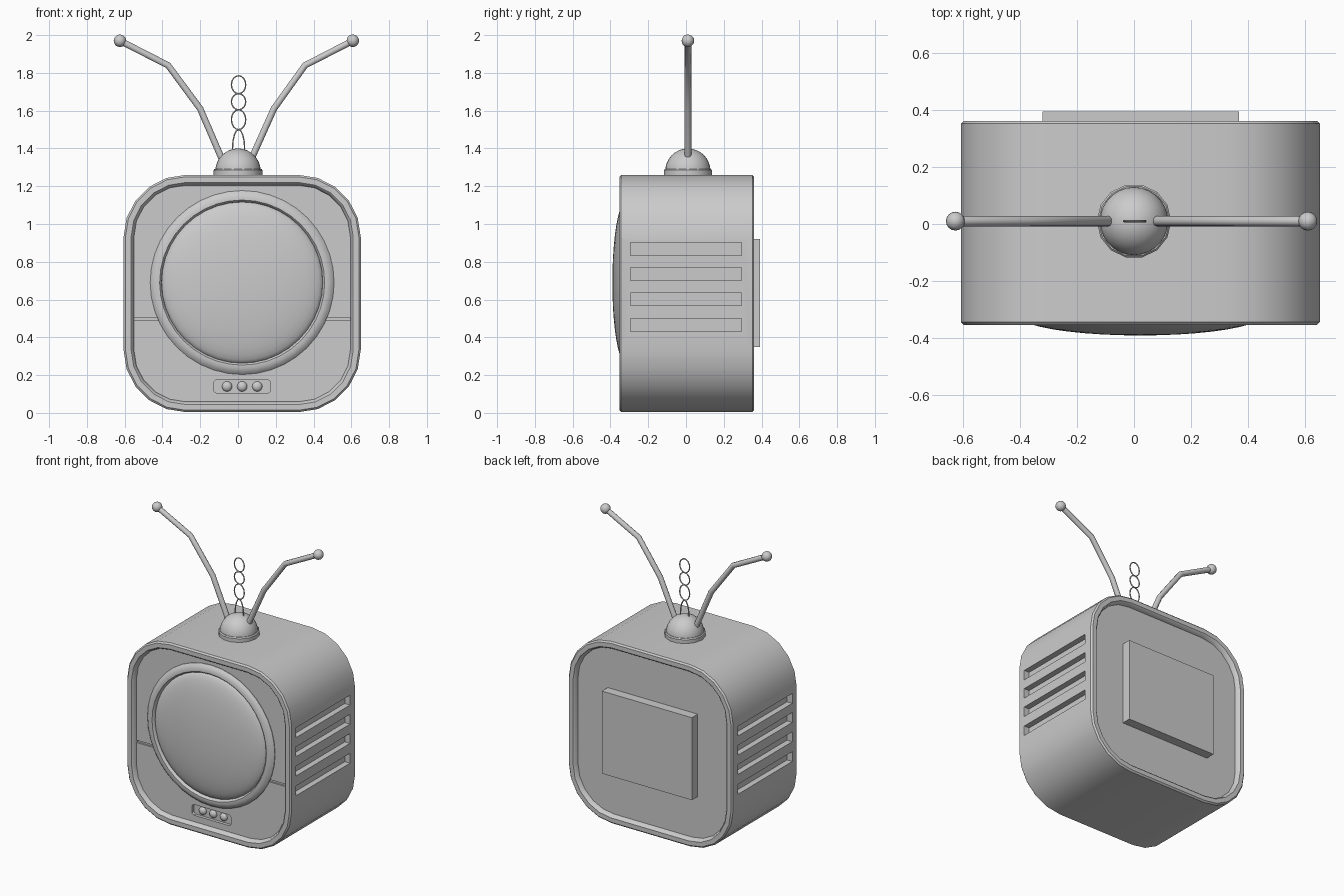
import bpy, bmesh, math
from mathutils import Vector, Matrix

if "Cube" in bpy.data.objects:
    bpy.data.objects.remove(bpy.data.objects["Cube"])

CX, CZ, HALF, CORNER = 0.022, 0.632, 0.628, 0.33
SCREEN = Vector((0.022, 0, 0.69))


def finish(bm, name, angle=35):
    bmesh.ops.recalc_face_normals(bm, faces=bm.faces)
    me = bpy.data.meshes.new(name)
    bm.to_mesh(me)
    bm.free()
    ob = bpy.data.objects.new(name, me)
    bpy.context.collection.objects.link(ob)
    smooth(ob, angle)
    return ob


def smooth(ob, angle=35):
    bpy.ops.object.select_all(action='DESELECT')
    ob.select_set(True)
    bpy.context.view_layer.objects.active = ob
    bpy.ops.object.shade_smooth_by_angle(angle=math.radians(angle))


def loft(name, loops, closed=False, angle=35):
    """Skin equal-length point loops; cap the ends unless closed."""
    bm = bmesh.new()
    rings = [[bm.verts.new(p) for p in loop] for loop in loops]
    n = len(rings[0])
    pairs = list(zip(rings, rings[1:])) + ([(rings[-1], rings[0])] if closed else [])
    for a, b in pairs:
        for i in range(n):
            j = (i + 1) % n
            bm.faces.new((a[i], a[j], b[j], b[i]))
    if not closed:
        bm.faces.new(rings[0])
        bm.faces.new(rings[-1])
    return finish(bm, name, angle)


def rounded(inset, y, seg=5):
    r, c = CORNER - inset, HALF - CORNER
    return [(CX + sx * c + r * math.cos(a), y, CZ + sz * c + r * math.sin(a))
            for q, (sx, sz) in enumerate(((1, 1), (-1, 1), (-1, -1), (1, -1)))
            for a in (math.radians(90 * (q + k / seg)) for k in range(seg + 1))]


def circle(centre, r, n, axis):
    pts = []
    for i in range(n):
        c, s = r * math.cos(math.tau * i / n), r * math.sin(math.tau * i / n)
        pts.append(Vector(centre) + Vector((c, 0, s) if axis == 'y' else (c, s, 0)))
    return pts


def box(bm, x0, x1, y0, y1, z0, z1):
    m = Matrix.Translation(((x0 + x1) / 2, (y0 + y1) / 2, (z0 + z1) / 2))
    bmesh.ops.create_cube(bm, size=1, matrix=m @ Matrix.Diagonal((x1 - x0, y1 - y0, z1 - z0, 1)))


def ball(name, centre, scale, u=20, v=12):
    bm = bmesh.new()
    m = Matrix.Translation(centre) @ Matrix.Diagonal((*scale, 1))
    bmesh.ops.create_uvsphere(bm, u_segments=u, v_segments=v, radius=1, matrix=m)
    return finish(bm, name, 60)


def tube(name, pts, r, sides_res, cyclic=False):
    cu = bpy.data.curves.new(name, 'CURVE')
    cu.dimensions = '3D'
    cu.bevel_depth, cu.bevel_resolution, cu.use_fill_caps = r, sides_res, True
    sp = cu.splines.new('POLY')
    sp.points.add(len(pts) - 1)
    for p, co in zip(sp.points, pts):
        p.co = (*co, 1)
    ob = bpy.data.objects.new(name, cu)
    bpy.context.collection.objects.link(ob)
    bpy.ops.object.select_all(action='DESELECT')
    ob.select_set(True)
    bpy.context.view_layer.objects.active = ob
    bpy.ops.object.convert(target='MESH')
    smooth(bpy.context.object, 50)


# Cabinet: rounded shell with recessed front and back faces
side = [(0.055, 0.325), (0.048, 0.350), (0.040, 0.357), (0.010, 0.357), (0, 0.347)]
loops = [rounded(i, 0.004 - y) for i, y in side]
loops += [rounded(i, 0.004 + y) for i, y in reversed(side)]
cabinet = loft('cabinet', loops)

# Cutters: side vents, front seam and button tray
bm = bmesh.new()
for z in (0.465, 0.602, 0.735, 0.867):
    for s in (-1, 1):
        x0, x1 = sorted((CX + s * (HALF - 0.04), CX + s * (HALF + 0.1)))
        box(bm, x0, x1, -0.295, 0.295, z - 0.034, z + 0.034)
for s in (-1, 1):
    x0, x1 = sorted((CX + s * 0.3, CX + s * 0.572))
    box(bm, x0, x1, -0.34, -0.309, 0.488, 0.504)
cutter = finish(bm, 'slot_cutter')
tray_outline = [(-0.15, -0.025), (-0.135, -0.037), (0.135, -0.037), (0.15, -0.025),
                (0.15, 0.025), (0.135, 0.037), (-0.135, 0.037), (-0.15, 0.025)]
tray = loft('tray_cutter', [[(CX + x, y, 0.14 + z) for x, z in tray_outline]
                            for y in (-0.40, -0.300)])
for c in (cutter, tray):
    c.hide_render = True
    mod = cabinet.modifiers.new('cut', 'BOOLEAN')
    mod.object, mod.solver = c, 'EXACT'
    bpy.context.view_layer.objects.active = cabinet
    bpy.ops.object.modifier_apply(modifier=mod.name)
    bpy.data.objects.remove(c)
smooth(cabinet)

# Buttons in the tray
for i in (-1, 0, 1):
    ball('button', (CX + i * 0.08, -0.300, 0.14), (0.027, 0.02, 0.027), 16, 8)

# Screen surround and bulging screen
ring = [(0.487, -0.315), (0.487, -0.325), (0.475, -0.337), (0.455, -0.346),
        (0.437, -0.346), (0.429, -0.338), (0.424, -0.315)]
loft('screen_ring', [circle(SCREEN + Vector((0, y, 0)), r, 40, 'y') for r, y in ring], True)
dome = [(0.43 * math.cos(a), -0.318 - 0.072 * math.sin(a))
        for a in (math.radians(90 * k / 10) for k in range(10))] + [(0.02, -0.39)]
loft('screen', [circle(SCREEN + Vector((0, y, 0)), r, 40, 'y') for r, y in dome], angle=50)

# Back panel
bm = bmesh.new()
box(bm, -0.32, 0.368, 0.32, 0.393, 0.35, 0.92)
finish(bm, 'back_panel')

# Antenna base: collar and dome
loft('antenna_collar', [circle((0, 0.01, z), r, 14, 'z')
                        for r, z in ((0.13, 1.25), (0.13, 1.285), (0.124, 1.292))])
ball('antenna_dome', (0, 0.01, 1.28), (0.12, 0.12, 0.12), 28, 16)

# Bent antennas with tip balls
for name, path in (('left', [(-0.075, 1.32), (-0.20, 1.61), (-0.37, 1.84), (-0.625, 1.97)]),
                   ('right', [(0.06, 1.32), (0.19, 1.61), (0.355, 1.84), (0.608, 1.97)])):
    tube(name + '_antenna', [(x, 0.01, z) for x, z in path], 0.018, 3)
    ball(name + '_antenna_tip', (path[-1][0], 0.01, path[-1][1]), (0.033,) * 3, 16, 10)

# Flat twisted wire: two strands crossing between loops
knots = [1.785, 1.69, 1.605, 1.50, 1.30]
for s in (-1, 1):
    pts = []
    for k, (a, b) in enumerate(zip(knots, knots[1:])):
        width = 0.038 if k < 3 else 0.032
        for j in range(8):
            t = j / 8 * math.pi
            z = (a + b) / 2 + (a - b) / 2 * math.cos(t)
            pts.append((0.003 + s * (-1) ** k * width * math.sin(t), 0.01, z))
    tube('twisted_wire', pts, 0.004, 1)
